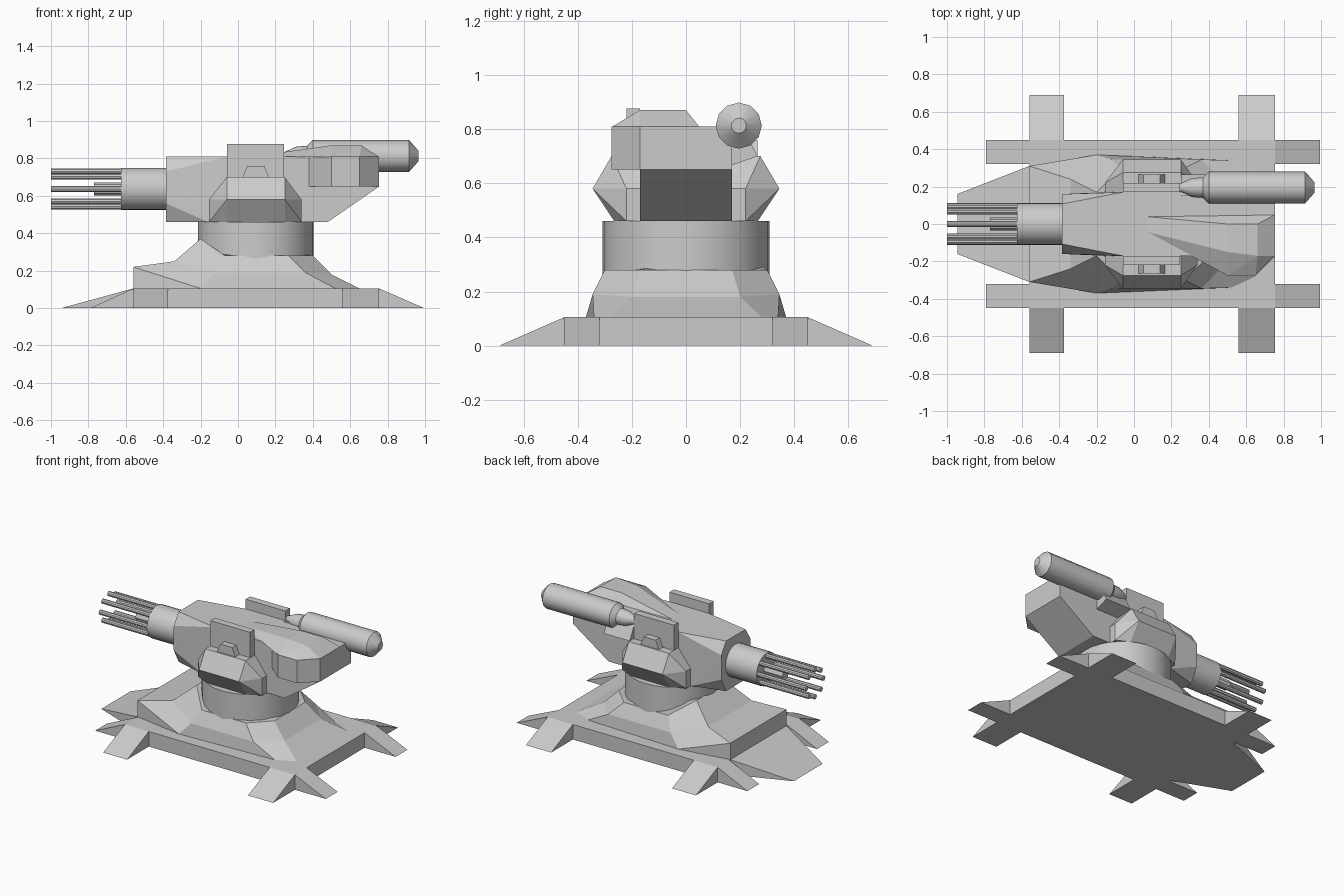
import bpy, bmesh, math
from mathutils import Matrix, Vector

if "Cube" in bpy.data.objects:
    bpy.data.objects.remove(bpy.data.objects["Cube"])


def finish(name, bm):
    bmesh.ops.recalc_face_normals(bm, faces=bm.faces[:])
    me = bpy.data.meshes.new(name)
    bm.to_mesh(me)
    bm.free()
    ob = bpy.data.objects.new(name, me)
    bpy.context.collection.objects.link(ob)
    return ob


def hull(name, pts):
    bm = bmesh.new()
    for p in pts:
        bm.verts.new(p)
    res = bmesh.ops.convex_hull(bm, input=bm.verts[:])
    junk = {v for v in res["geom_interior"] + res["geom_unused"]
            if isinstance(v, bmesh.types.BMVert) and v.is_valid}
    bmesh.ops.delete(bm, geom=list(junk), context='VERTS')
    bmesh.ops.dissolve_limit(bm, angle_limit=0.01, verts=bm.verts[:], edges=bm.edges[:])
    return finish(name, bm)


def box(name, x0, x1, y0, y1, z0, z1):
    return hull(name, [(x, y, z) for x in (x0, x1) for y in (y0, y1) for z in (z0, z1)])


def loft(name, rings):
    bm = bmesh.new()
    vs = [[bm.verts.new(p) for p in r] for r in rings]
    n = len(vs[0])
    for a, b in zip(vs, vs[1:]):
        for i in range(n):
            j = (i + 1) % n
            bm.faces.new((a[i], a[j], b[j], b[i]))
    bm.faces.new(vs[0])
    bm.faces.new(vs[-1])
    return finish(name, bm)


def lathe_x(name, profile, y, z, sides):
    # profile of (x, radius) turned about an axis along x
    rings = []
    for x, r in profile:
        ring = []
        for i in range(sides):
            a = math.tau * i / sides
            ring.append((x, y + r * math.cos(a), z + r * math.sin(a)))
        rings.append(ring)
    return loft(name, rings)


def smooth(ob):
    bpy.ops.object.select_all(action='DESELECT')
    bpy.context.view_layer.objects.active = ob
    ob.select_set(True)
    bpy.ops.object.shade_smooth_by_angle(angle=math.radians(35))


def both(pts):
    # mirror points across the y = 0 plane
    return [(x, s * y, z) for x, y, z in pts for s in (1, -1)]


H = 0.105

# Base slab, sloped nose and eight wedge feet
box("base_slab", -0.56, 0.755, -0.45, 0.45, 0, H)
hull("base_nose", both([(-0.56, 0.31, 0), (-0.56, 0.31, H), (-0.945, 0.16, 0)]))
for s in (1, -1):
    for x0, x1 in ((-0.56, -0.375), (0.56, 0.755)):
        hull("side_foot", [(x, s * y, z) for x in (x0, x1)
                           for y, z in ((0.45, 0), (0.45, H), (0.69, 0))])
    for root, tip in ((-0.56, -0.79), (0.755, 0.995)):
        hull("end_foot", [(x, s * y, z) for y in (0.32, 0.45)
                          for x, z in ((root, 0), (root, H), (tip, 0))])

# Flared skirt with raised front deck (half rings, mirrored)
half_rings = [
    [(0.40, 0.17, 0.28), (0.27, 0.30, 0.28), (-0.07, 0.30, 0.28), (-0.20, 0.17, 0.37)],
    [(0.50, 0.20, 0.18), (0.36, 0.345, 0.19), (-0.12, 0.345, 0.19), (-0.34, 0.24, 0.25)],
    [(0.65, 0.28, H), (0.52, 0.34, H), (-0.20, 0.37, H), (-0.56, 0.31, 0.22)],
    [(0.65, 0.28, 0.09), (0.52, 0.34, 0.09), (-0.20, 0.37, 0.09), (-0.56, 0.31, 0.09)],
]
loft("skirt", [r + [(x, -y, z) for x, y, z in reversed(r)] for r in half_rings])

# Round pedestal
bm = bmesh.new()
bmesh.ops.create_cone(bm, cap_ends=True, segments=32, radius1=0.308, radius2=0.308,
                      depth=0.26, matrix=Matrix.Translation((0.095, 0, 0.33)))
smooth(finish("pedestal", bm))

# Turret body with octagonal gun mount face
hull("turret_body", both([
    (-0.385, 0.107, 0.81), (-0.385, 0.16, 0.73), (-0.385, 0.16, 0.56), (-0.385, 0.107, 0.46),
    (-0.16, 0.17, 0.46), (-0.06, 0.17, 0.81), (0.48, 0.17, 0.46),
    (0.755, 0.17, 0.65), (0.755, 0.17, 0.81)]))

# Side bulge at the rear and the roof hump above it
plan = [(0.375, -0.165), (0.50, -0.275), (0.65, -0.275), (0.755, -0.17)]
hull("rear_bulge", [(x, y, z) for x, y in plan for z in (0.65, 0.81)])
hull("roof_hump", [(x, y, 0.808) for x, y in plan] + [
    (0.755, 0.05, 0.808), (0.06, 0.04, 0.808), (0.06, -0.04, 0.808),
    (0.50, -0.15, 0.87), (0.66, -0.17, 0.87), (0.66, 0, 0.87), (0.50, 0, 0.87)])

# Pivot pods, upright plates and small knobs on both sides
for s in (1, -1):
    hull("pivot_hub", [(x, s * y, z) for x, y, z in [
        (-0.155, 0.16, 0.46), (0.34, 0.16, 0.46), (-0.155, 0.16, 0.58), (0.34, 0.16, 0.58),
        (-0.155, 0.22, 0.46), (0.34, 0.22, 0.46), (-0.155, 0.22, 0.58), (0.34, 0.22, 0.58),
        (-0.06, 0.265, 0.46), (0.25, 0.265, 0.46), (-0.06, 0.16, 0.70), (0.25, 0.16, 0.70),
        (-0.06, 0.345, 0.58), (0.25, 0.345, 0.58), (-0.06, 0.275, 0.70), (0.25, 0.275, 0.70)]])
    box("upright_plate", -0.06, 0.247, s * 0.17, s * 0.22, 0.66, 0.877)
    hull("hub_knob", [(x, s * y, z) for y in (0.215, 0.265)
                      for x, z in ((0.02, 0.69), (0.05, 0.76), (0.14, 0.76), (0.17, 0.69))])

# Rotary gun: housing, centre shaft and eight barrels
smooth(lathe_x("gun_housing", [(-0.625, 0.113), (-0.38, 0.113)], 0, 0.637, 24))
lathe_x("gun_shaft", [(-0.77, 0.035), (-0.62, 0.035)], 0, 0.637, 8)
for i in range(8):
    a = math.tau * i / 8
    smooth(lathe_x("gun_barrel", [(-1.0, 0.017), (-0.62, 0.017)],
                   0.094 * math.cos(a), 0.637 + 0.094 * math.sin(a), 10))

# Rocket canister with its bracket
smooth(lathe_x("rocket", [(0.245, 0.02), (0.31, 0.05), (0.37, 0.055), (0.40, 0.085),
                          (0.915, 0.085), (0.965, 0.028)], 0.195, 0.813, 12))
hull("rocket_bracket", [(x, y, z) for x in (0.25, 0.45)
                        for y, z in ((0.15, 0.66), (0.15, 0.82), (0.21, 0.80), (0.265, 0.70))])
